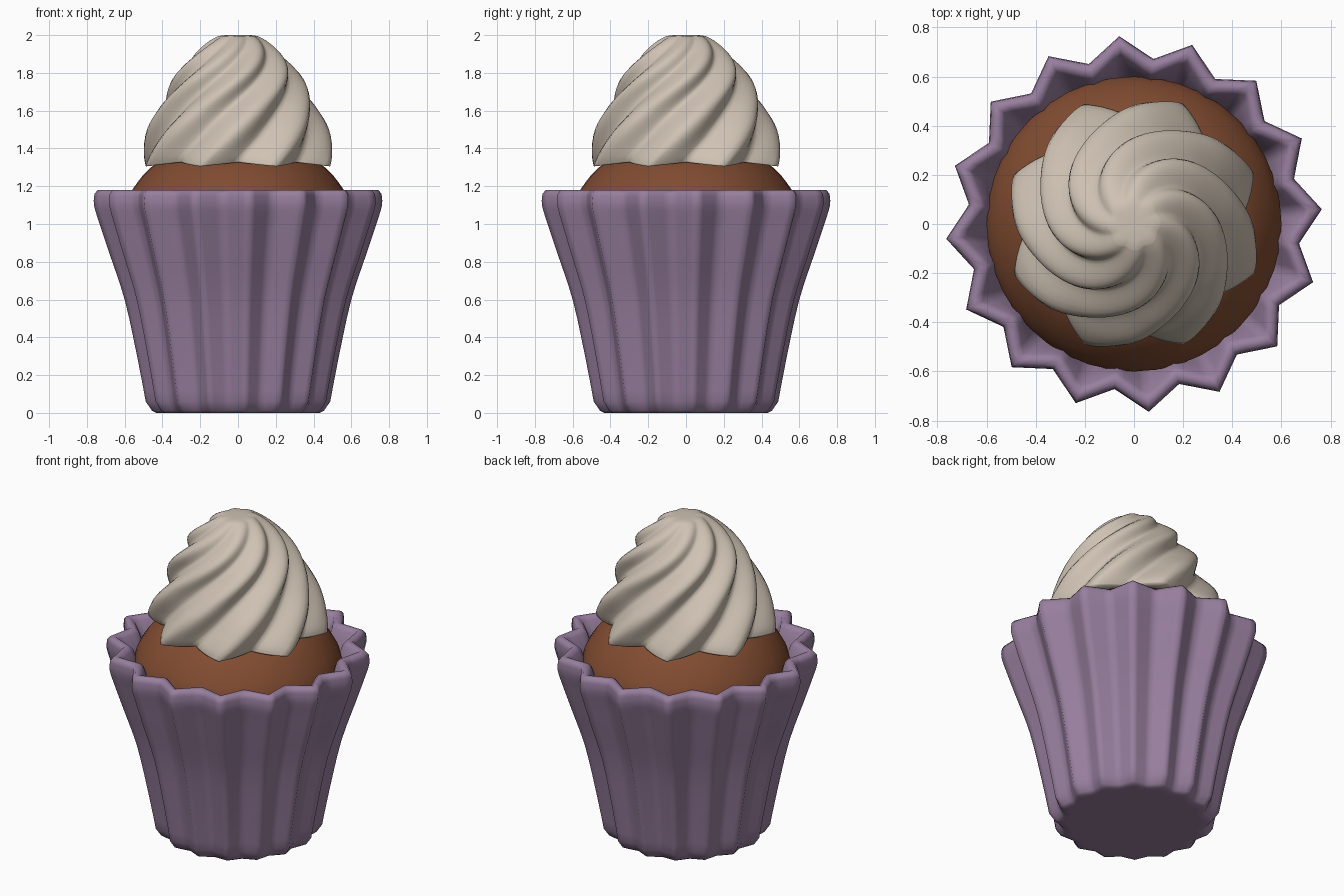
import bpy, bmesh, math

if "Cube" in bpy.data.objects:
    bpy.data.objects.remove(bpy.data.objects["Cube"])


def material(name, rgb):
    m = bpy.data.materials.new(name)
    m.diffuse_color = (*rgb, 1)
    m.use_nodes = True
    m.node_tree.nodes["Principled BSDF"].inputs["Base Color"].default_value = m.diffuse_color
    return m


purple = material("purple paper", (0.31, 0.21, 0.34))
brown = material("brown sponge", (0.22, 0.072, 0.03))
cream = material("cream icing", (0.62, 0.54, 0.45))


def refine(pts, steps):
    """Catmull-Rom interpolation of a list of tuples."""
    out = []
    for i in range(len(pts) - 1):
        p0, p1 = pts[max(i - 1, 0)], pts[i]
        p2, p3 = pts[i + 1], pts[min(i + 2, len(pts) - 1)]
        for s in range(steps):
            t = s / steps
            out.append(tuple(
                0.5 * (2 * b + (c - a) * t + (2 * a - 5 * b + 4 * c - d) * t * t
                       + (3 * b - a - 3 * c + d) * t ** 3)
                for a, b, c, d in zip(p0, p1, p2, p3)))
    return out + [pts[-1]]


def loft(name, rows, n, point, mat):
    """Skin closed rings: point(row, k) gives the k-th vertex; ends are capped."""
    bm = bmesh.new()
    rings = [[bm.verts.new(point(row, k)) for k in range(n)] for row in rows]
    for a, b in zip(rings, rings[1:]):
        for k in range(n):
            j = (k + 1) % n
            bm.faces.new((a[k], a[j], b[j], b[k]))
    bm.faces.new(rings[0])
    bm.faces.new(rings[-1])
    bmesh.ops.recalc_face_normals(bm, faces=bm.faces[:])
    for f in bm.faces:
        f.smooth = True
    me = bpy.data.meshes.new(name)
    bm.to_mesh(me)
    bm.free()
    me.materials.append(mat)
    ob = bpy.data.objects.new(name, me)
    bpy.context.collection.objects.link(ob)
    return ob


def polar(r, a, z):
    return (r * math.cos(a), r * math.sin(a), z)


# Pleated wrapper: 16-point star, rows are (z, ridge radius, valley radius)
wrapper_rows = [(0, 0.39, 0.37), (0, 0.435, 0.405), (0.012, 0.457, 0.42)] + refine([
    (0.06, 0.49, 0.44), (0.3, 0.536, 0.477), (0.6, 0.602, 0.532),
    (0.85, 0.685, 0.602), (1.0, 0.735, 0.645), (1.1, 0.765, 0.675),
    (1.16, 0.762, 0.672)], 3) + [
    (1.18, 0.745, 0.655), (1.18, 0.715, 0.625), (1.16, 0.693, 0.605),
    (1.08, 0.645, 0.58), (0.98, 0.6, 0.56), (0.6, 0.5, 0.46),
    (0.1, 0.4, 0.38), (0.1, 0.3, 0.3)]


def wrapper_point(row, k):
    """Pleat corners, plus points along the straight sides between them."""
    z, i, t = row[0], k // 4, (k % 4) / 4
    p = polar(row[1 + i % 2], math.radians(4.5 + 11.25 * i), z)
    q = polar(row[2 - i % 2], math.radians(4.5 + 11.25 * (i + 1)), z)
    return tuple(a + (b - a) * t for a, b in zip(p, q))


loft("paper_wrapper", wrapper_rows, 128, wrapper_point, purple)

# Sponge: a body inside the wrapper with a domed top, rows are (z, radius)
sponge_rows = [(0.11, 0.36), (0.6, 0.45), (0.9, 0.55)] + refine(
    [(1.0, 0.59), (1.08, 0.6), (1.18, 0.56), (1.3, 0.46), (1.39, 0.3),
     (1.43, 0.12), (1.44, 0.02)], 3)
loft("sponge_cake", sponge_rows, 40,
     lambda s, k: polar(s[1], math.tau * k / 40, s[0]), brown)

# Piped icing: eight lobes twisting upward, faster near the top
# rows are (z, ridge radius, valley radius, twist in degrees)
icing_rows = [(1.33, 0.3, 0.3, 0), (1.312, 0.46, 0.38, 0)] + refine(
    [(1.305, 0.528, 0.425, 0), (1.36, 0.522, 0.43, 5), (1.5, 0.482, 0.395, 21),
     (1.6, 0.435, 0.36, 35), (1.67, 0.4, 0.332, 47), (1.77, 0.345, 0.285, 67),
     (1.85, 0.285, 0.235, 84), (1.92, 0.215, 0.18, 99), (1.97, 0.15, 0.13, 110),
     (1.995, 0.105, 0.095, 116)], 4) + [
    (2.0, 0.07, 0.065, 117), (2.0, 0.02, 0.02, 117)]


def icing_point(row, k):
    z, ridge, valley, twist = row
    a = math.tau * k / 96
    low = max(0, 1 - abs(z - 1.305) / 0.15)
    round_lobe = (0.5 - 0.5 * math.cos(8 * a)) ** 0.8
    pointed = 1 - abs((k % 12) / 6 - 1)
    lobe = round_lobe + (pointed - round_lobe) * low
    # the lower edge lifts a little in the valleys
    return polar(valley + (ridge - valley) * lobe, a + math.radians(twist),
                 z + 0.022 * (1 - lobe) * low)


loft("swirl_icing", icing_rows, 96, icing_point, cream)
